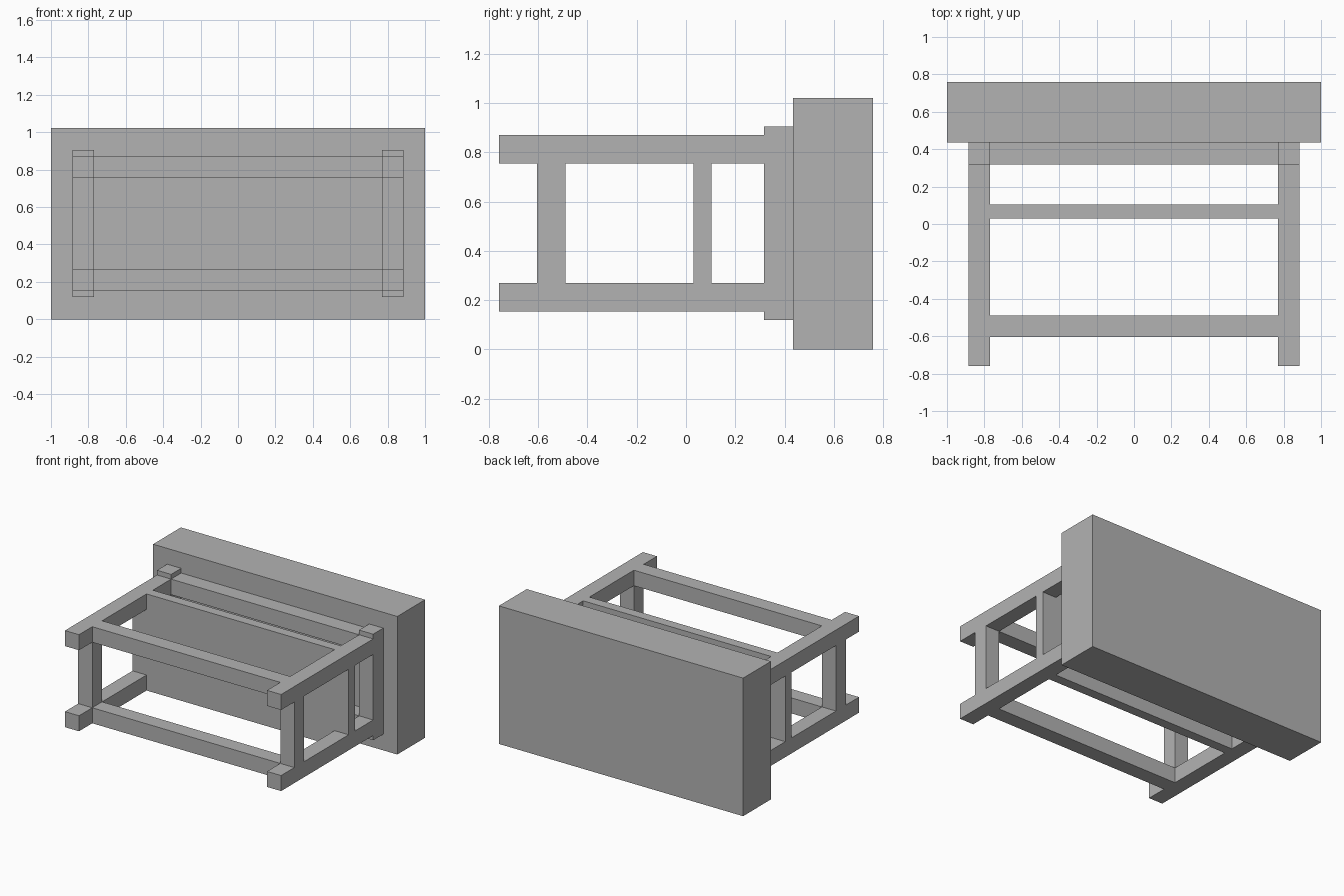
import bpy

cube = bpy.data.objects.get("Cube")
if cube:
    bpy.data.objects.remove(cube, do_unlink=True)

grey = bpy.data.materials.new("plain grey")
grey.use_nodes = True
grey.diffuse_color = (0.45, 0.45, 0.45, 1)
grey.node_tree.nodes["Principled BSDF"].inputs["Base Color"].default_value = grey.diffuse_color


def box(name, x, y, z):
    """Axis-aligned box from (low, high) ranges."""
    spans = (x, y, z)
    bpy.ops.mesh.primitive_cube_add(size=1, location=[(a + b) / 2 for a, b in spans])
    ob = bpy.context.object
    ob.name = name
    ob.scale = [b - a for a, b in spans]
    bpy.ops.object.transform_apply(location=False, rotation=False, scale=True)
    ob.data.materials.append(grey)


LOWER, UPPER = (0.155, 0.27), (0.755, 0.87)   # height of the two leg rows
LEFT, RIGHT = (0.77, 0.885), (-0.885, -0.77)  # the two leg columns
INNER_X, INNER_Z = (-0.77, 0.77), (0.27, 0.755)
FOOT, APRON, TOP = -0.76, 0.317, 0.435        # positions along the legs
STRETCHER = (-0.605, -0.49)

# Thick table top, standing on its long edge
box("table_top", (-1, 1), (TOP, 0.76), (0, 1.022))

# Shelf board between the legs
box("shelf", INNER_X, (0.03, 0.103), (LOWER[0], UPPER[1]))

# Legs with long stretchers and aprons, one row at each height
for row, z in (("lower", LOWER), ("upper", UPPER)):
    for side, x in (("left", LEFT), ("right", RIGHT)):
        box(f"{row}_{side}_leg", x, (FOOT, APRON), z)
    box(f"{row}_stretcher", INNER_X, STRETCHER, z)
    box(f"{row}_apron", INNER_X, (APRON, TOP), z)

# Short end pieces joining the two rows
for side, x in (("left", LEFT), ("right", RIGHT)):
    box(f"{side}_end_stretcher", x, STRETCHER, INNER_Z)
    box(f"{side}_shelf_end", x, (0.03, 0.103), INNER_Z)
    box(f"{side}_cross_bearer", x, (APRON, TOP), (0.12, 0.905))
